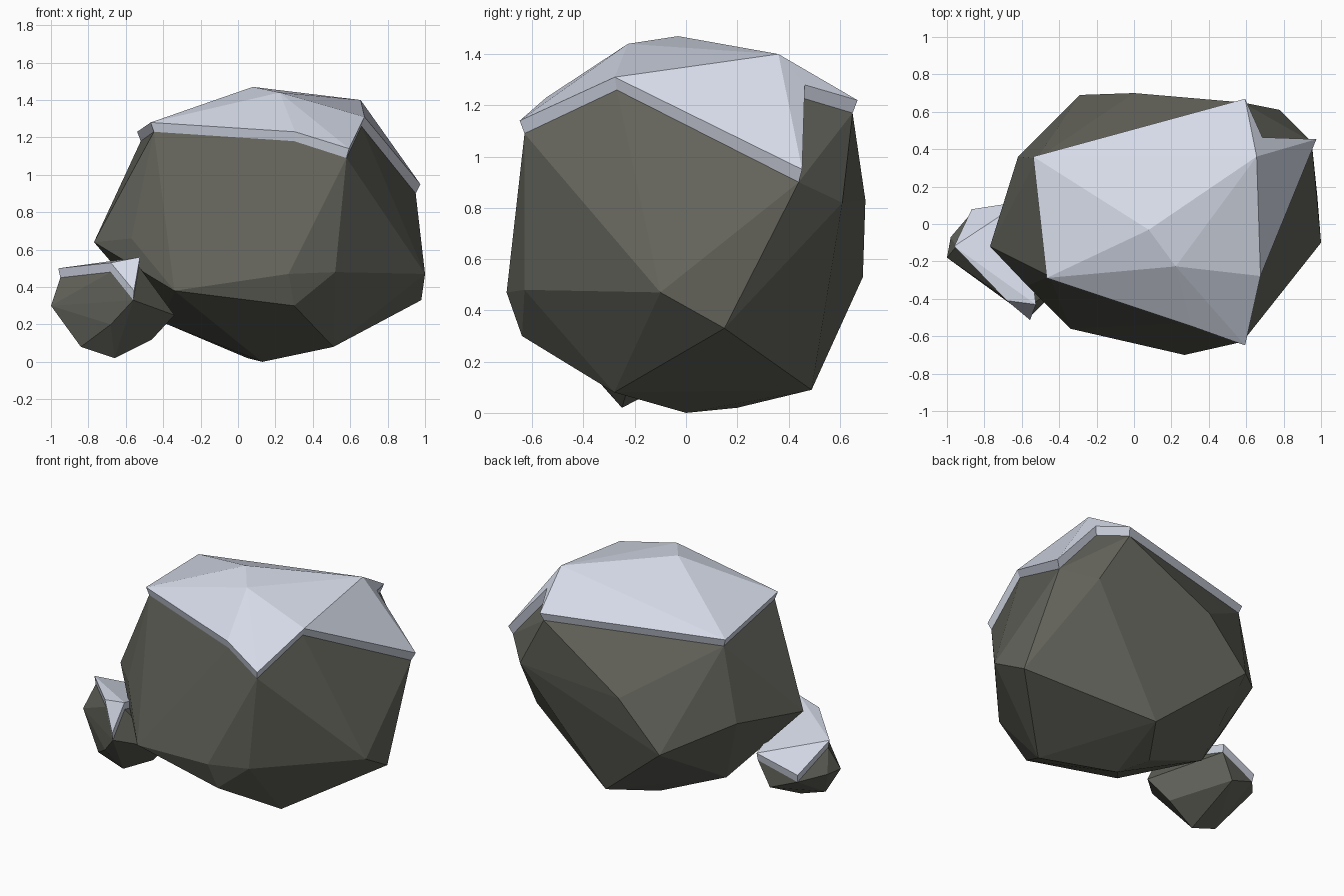
import bpy
import bmesh
from mathutils import Vector

cube = bpy.data.objects.get("Cube")
if cube:
    bpy.data.objects.remove(cube, do_unlink=True)


def make_material(name, colour):
    mat = bpy.data.materials.new(name)
    mat.use_nodes = True
    mat.diffuse_color = (*colour, 1)
    shader = mat.node_tree.nodes["Principled BSDF"]
    shader.inputs["Base Color"].default_value = (*colour, 1)
    shader.inputs["Roughness"].default_value = .9
    return mat


def add_object(name, bm, mat):
    mesh = bpy.data.meshes.new(name)
    bm.to_mesh(mesh)
    bm.free()
    mesh.materials.append(mat)
    obj = bpy.data.objects.new(name, mesh)
    bpy.context.collection.objects.link(obj)
    return obj


def make_rock(name, crown, body, spread, thickness):
    """Faceted stone as a hull; its upward crown facets carry a snow slab."""
    bm = bmesh.new()
    for point in crown + body:
        bm.verts.new(point)
    bm.verts.ensure_lookup_table()
    crown_verts = set(bm.verts[:len(crown)])
    hull = bmesh.ops.convex_hull(bm, input=bm.verts[:])
    inside = [v for v in hull["geom_interior"]
              if isinstance(v, bmesh.types.BMVert) and v.is_valid]
    crown_verts -= set(inside)
    bmesh.ops.delete(bm, geom=inside, context="VERTS")
    bmesh.ops.recalc_face_normals(bm, faces=bm.faces[:])
    bm.normal_update()

    # Snow lies on crown facets that face up, apart from the bare back notch
    snow = bmesh.new()
    copies = {}
    for face in bm.faces:
        centre = face.calc_center_median()
        bare_notch = centre.x > .7 and centre.y > .5
        if face.normal.z < .25 or bare_notch:
            continue
        if not all(v in crown_verts for v in face.verts):
            continue
        for v in face.verts:
            if v not in copies:
                copies[v] = snow.verts.new(v.co)
        snow.faces.new([copies[v] for v in face.verts])
    add_object(name, bm, rock_grey)

    # Lift the slab up and slightly outwards to leave a thin rim
    low, high = ([f(p[i] for p in body) for i in range(3)] for f in (min, max))
    middle = (Vector(low) + Vector(high)) / 2
    extruded = bmesh.ops.extrude_face_region(snow, geom=snow.faces[:])
    for v in extruded["geom"]:
        if isinstance(v, bmesh.types.BMVert):
            outward = (v.co - middle) * spread
            v.co += Vector((outward.x, outward.y, thickness))
    bmesh.ops.recalc_face_normals(snow, faces=snow.faces[:])
    add_object(name + "_snow", snow, snow_white)


rock_grey = make_material("rock grey", (.125, .125, .105))
snow_white = make_material("snow white", (.66, .70, .80))

# Large boulder: crown under the snow, then sides and base
make_rock(
    "large_rock",
    [(-.45, -.28, 1.23), (.3, -.53, 1.18), (.58, -.63, 1.09),
     (.66, -.27, 1.26), (.95, .44, .9), (.67, .45, 1.23),
     (.64, .35, 1.35), (.58, .65, 1.17), (-.52, .35, 1.18),
     (.08, -.03, 1.42), (.22, -.22, 1.39)],
    [(.78, .61, .82), (1, -.1, .47), (.98, .15, .33),
     (.52, -.63, .48), (.27, -.7, .47), (.3, -.64, .3),
     (-.34, -.56, .38), (-.57, -.33, .66), (-.77, -.12, .64),
     (-.62, .36, .7), (-.29, .69, .53), (0, .7, .83),
     (.24, .49, .09), (.05, .2, .02), (.13, 0, 0),
     (.51, -.28, .08), (-.4, .15, .21)],
    .03, .05)

# Small stone leaning on the left of the boulder
make_rock(
    "small_rock",
    [(-.95, -.12, .45), (-.86, .07, .27), (-.6, .11, .36),
     (-.68, -.4, .48), (-.53, -.42, .51), (-.56, -.5, .33)],
    [(-1, -.18, .3), (-.98, -.07, .3), (-.84, -.25, .08),
     (-.66, -.25, .02), (-.46, -.22, .12), (-.34, -.28, .25),
     (-.68, -.41, .2), (-.68, .1, .2)],
    .04, .05)
